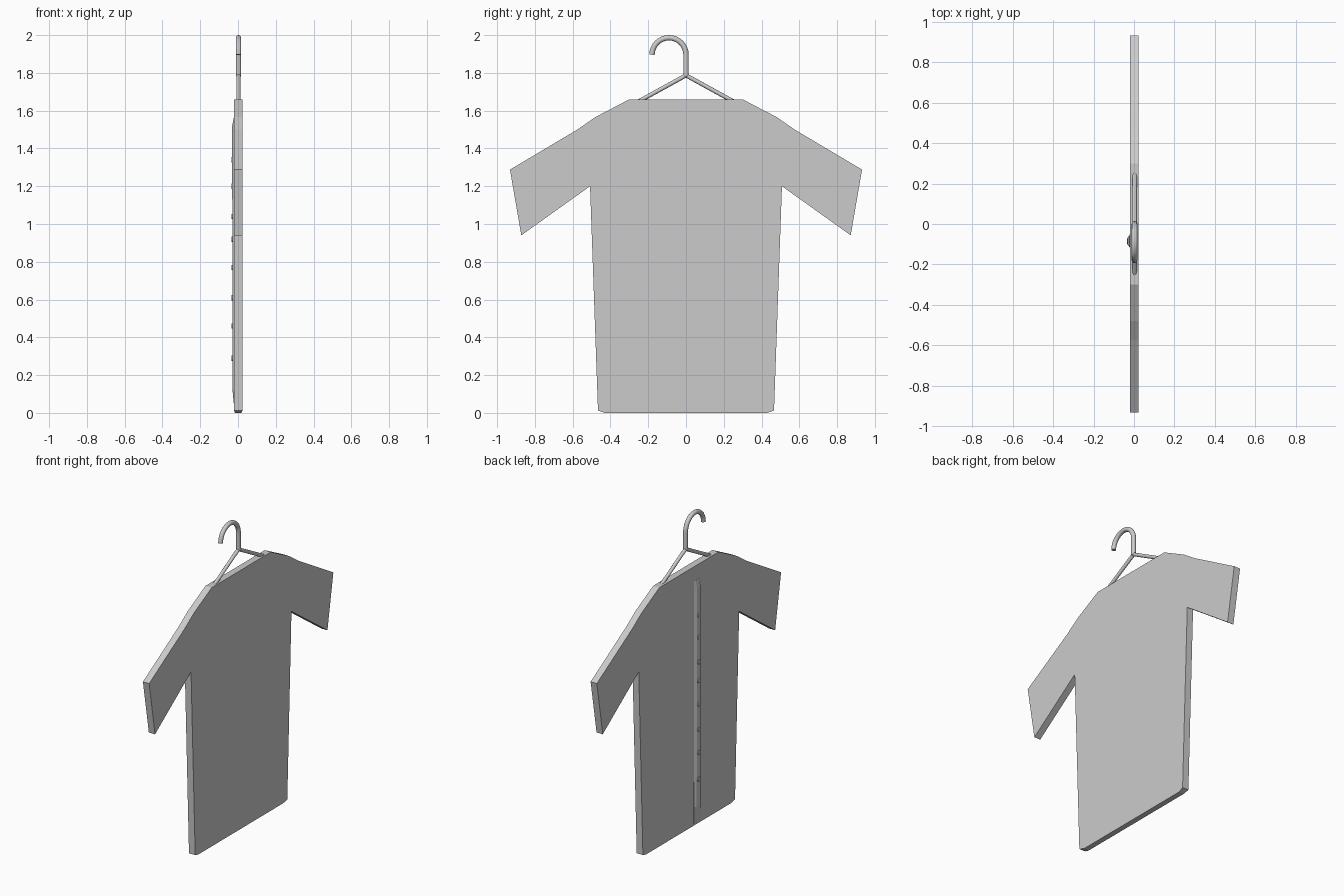
import bpy, bmesh, math
from mathutils import Vector

if "Cube" in bpy.data.objects:
    bpy.data.objects.remove(bpy.data.objects["Cube"])


def mesh_object(name, bm):
    bmesh.ops.recalc_face_normals(bm, faces=bm.faces[:])
    me = bpy.data.meshes.new(name)
    bm.to_mesh(me)
    bm.free()
    ob = bpy.data.objects.new(name, me)
    bpy.context.collection.objects.link(ob)
    return ob


def bridge(bm, a, b):
    for i in range(len(a)):
        j = (i + 1) % len(a)
        bm.faces.new((a[i], a[j], b[j], b[i]))


def rod(name, points, radius, sides=12):
    # Tube swept along a path in the YZ plane
    bm = bmesh.new()
    pts = [Vector((0.003, y, z)) for y, z in points]
    rings = []
    for i, p in enumerate(pts):
        d = (pts[min(i + 1, len(pts) - 1)] - pts[max(i - 1, 0)]).normalized()
        u = Vector((1, 0, 0))
        v = d.cross(u)
        rings.append([bm.verts.new(p + radius * (math.cos(t) * u + math.sin(t) * v))
                      for t in (2 * math.pi * k / sides for k in range(sides))])
    for a, b in zip(rings, rings[1:]):
        bridge(bm, a, b)
    bm.faces.new(rings[0])
    bm.faces.new(rings[-1])
    ob = mesh_object(name, bm)
    bpy.context.view_layer.objects.active = ob
    ob.select_set(True)
    bpy.ops.object.shade_smooth_by_angle(angle=math.radians(40))
    ob.select_set(False)
    return ob


# Shirt: half outline mirrored in y, extruded through x, hem slightly pinched
half = [(0.30, 1.66), (0.48, 1.566), (0.575, 1.50), (0.932, 1.288), (0.872, 0.94),
        (0.508, 1.20), (0.466, 0.012), (0.43, 0.0)]
outline = half + [(-y, z) for y, z in reversed(half)]
bm = bmesh.new()
sheets = []
for x in (-0.021, 0.023):
    sheets.append([bm.verts.new((x * (0.8 if z < 0.005 else 1), y, z)) for y, z in outline])
    bm.faces.new(sheets[-1])
bridge(bm, *sheets)
mesh_object("shirt_body", bm)

# Button placket: chamfered strip that tapers into the shirt at both ends
bm = bmesh.new()
rings = []
for z, x in ((0.01, -0.0185), (0.12, -0.029), (1.52, -0.031), (1.565, -0.0215)):
    section = [(-0.012, -0.117), (-0.021, -0.117), (x, -0.103),
               (x, -0.067), (-0.021, -0.053), (-0.012, -0.053)]
    rings.append([bm.verts.new((max(px, x) if z < 0.1 else px, y, z)) for px, y in section])
for a, b in zip(rings, rings[1:]):
    bridge(bm, a, b)
bm.faces.new(rings[0])
bm.faces.new(rings[-1])
mesh_object("placket", bm)

# Buttons
for i, z in enumerate((0.29, 0.46, 0.61, 0.77, 0.92, 1.04, 1.20, 1.34)):
    bpy.ops.mesh.primitive_cylinder_add(vertices=12, radius=0.014, depth=0.01,
                                        location=(-0.030, -0.085, z),
                                        rotation=(0, math.pi / 2, 0))
    bpy.context.object.name = f"button_{i + 1}"
    bpy.context.object.select_set(False)

# Hanger hook: straight shank then a half circle
arc = [(-0.09 + 0.09 * math.cos(t), 1.896 + 0.09 * math.sin(t))
       for t in (math.pi * k / 16 for k in range(17))]
rod("hanger_hook", [(0, 1.78)] + arc, 0.0142)

# Hanger arms running down into the shirt
for side, s in (("left", 1), ("right", -1)):
    rod(f"hanger_arm_{side}", [(0, 1.787), (s * 0.44, 1.545)], 0.011)
